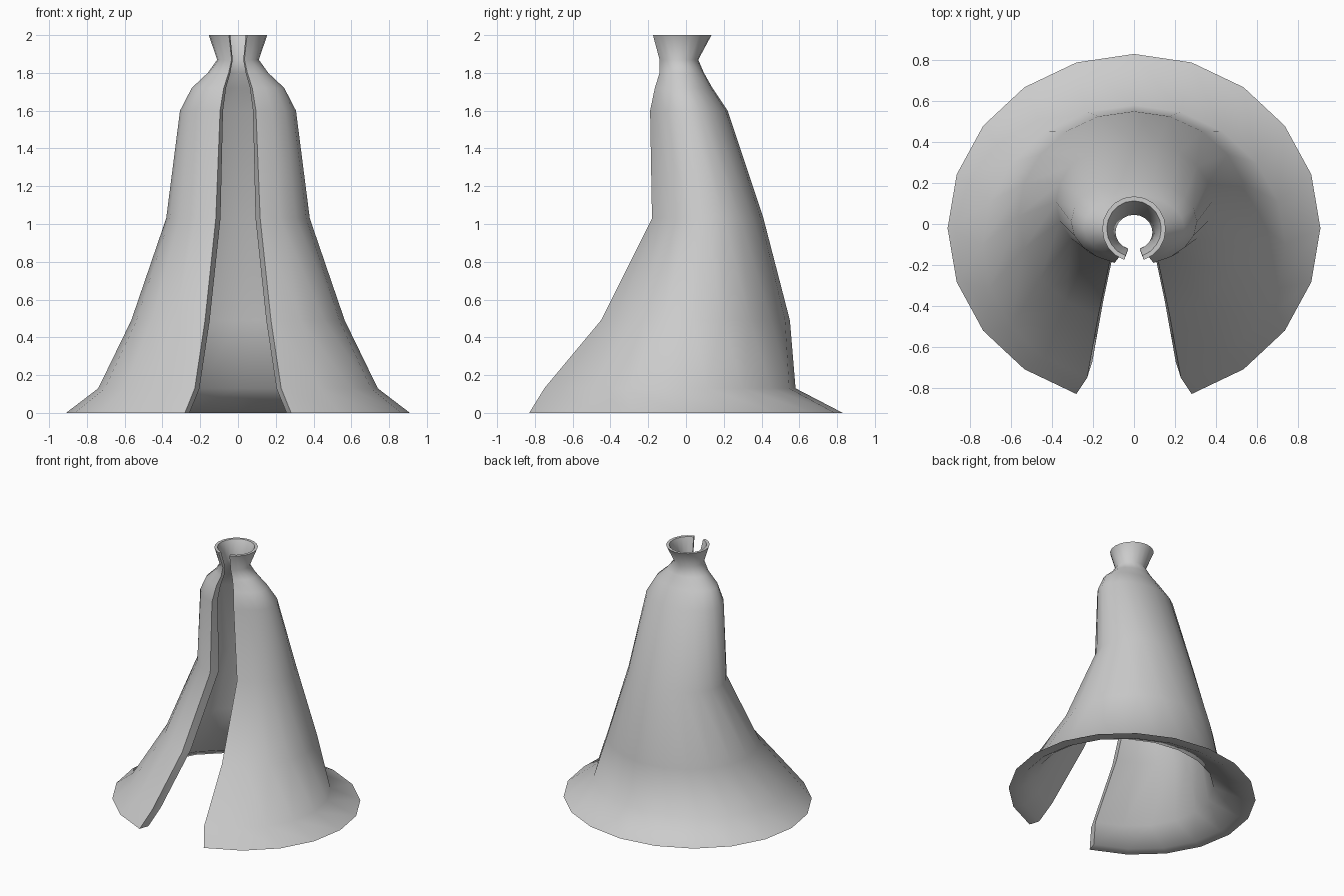
import bpy, bmesh
from math import sin, cos, radians

if "Cube" in bpy.data.objects:
    bpy.data.objects.remove(bpy.data.objects["Cube"])

# Ring profile: height, half width, back y, y at the front opening, wall thickness
RINGS = [
    (0.00, 0.91, 0.83, -0.83, 0.08),
    (0.13, 0.74, 0.58, -0.75, 0.08),
    (0.49, 0.565, 0.55, -0.45, 0.08),
    (1.03, 0.38, 0.41, -0.18, 0.08),
    (1.60, 0.307, 0.22, -0.19, 0.05),
    (1.72, 0.245, 0.14, -0.165, 0.04),
    (1.80, 0.16, 0.095, -0.14, 0.028),
    (1.87, 0.11, 0.065, -0.14, 0.02),
    (2.00, 0.155, 0.135, -0.175, 0.022),
]
STEP = 18                                   # twenty-sided, front vertex left out
ANGLES = [radians(a) for a in range(-162, 163, STEP)]


def ring(bm, z, rx, back, front, inset):
    """Open elliptical ring of vertices, measured from the back."""
    ry = (back - front) / (1 + cos(radians(STEP)))
    cy = back - ry
    return [bm.verts.new(((rx - inset) * sin(a), cy + (ry - inset) * cos(a), z))
            for a in ANGLES]


def bridge(bm, a, b):
    for i in range(len(a) - 1):
        bm.faces.new((a[i], a[i + 1], b[i + 1], b[i]))


# Cloak shell: outer and inner skins
bm = bmesh.new()
outer = [ring(bm, *r[:4], 0) for r in RINGS]
inner = [ring(bm, *r) for r in RINGS]
for skin in (outer, inner):
    for lo, hi in zip(skin, skin[1:]):
        bridge(bm, lo, hi)

# Hem, collar rim and the two front opening edges
bridge(bm, outer[0], inner[0])
bridge(bm, outer[-1], inner[-1])
for side in (0, -1):
    bridge(bm, [r[side] for r in outer], [r[side] for r in inner])
bmesh.ops.recalc_face_normals(bm, faces=bm.faces[:])

mesh = bpy.data.meshes.new("cloak")
bm.to_mesh(mesh)
bm.free()
cloak = bpy.data.objects.new("cloak", mesh)
bpy.context.collection.objects.link(cloak)
bpy.context.view_layer.objects.active = cloak
cloak.select_set(True)
bpy.ops.object.shade_smooth_by_angle(angle=radians(60))
